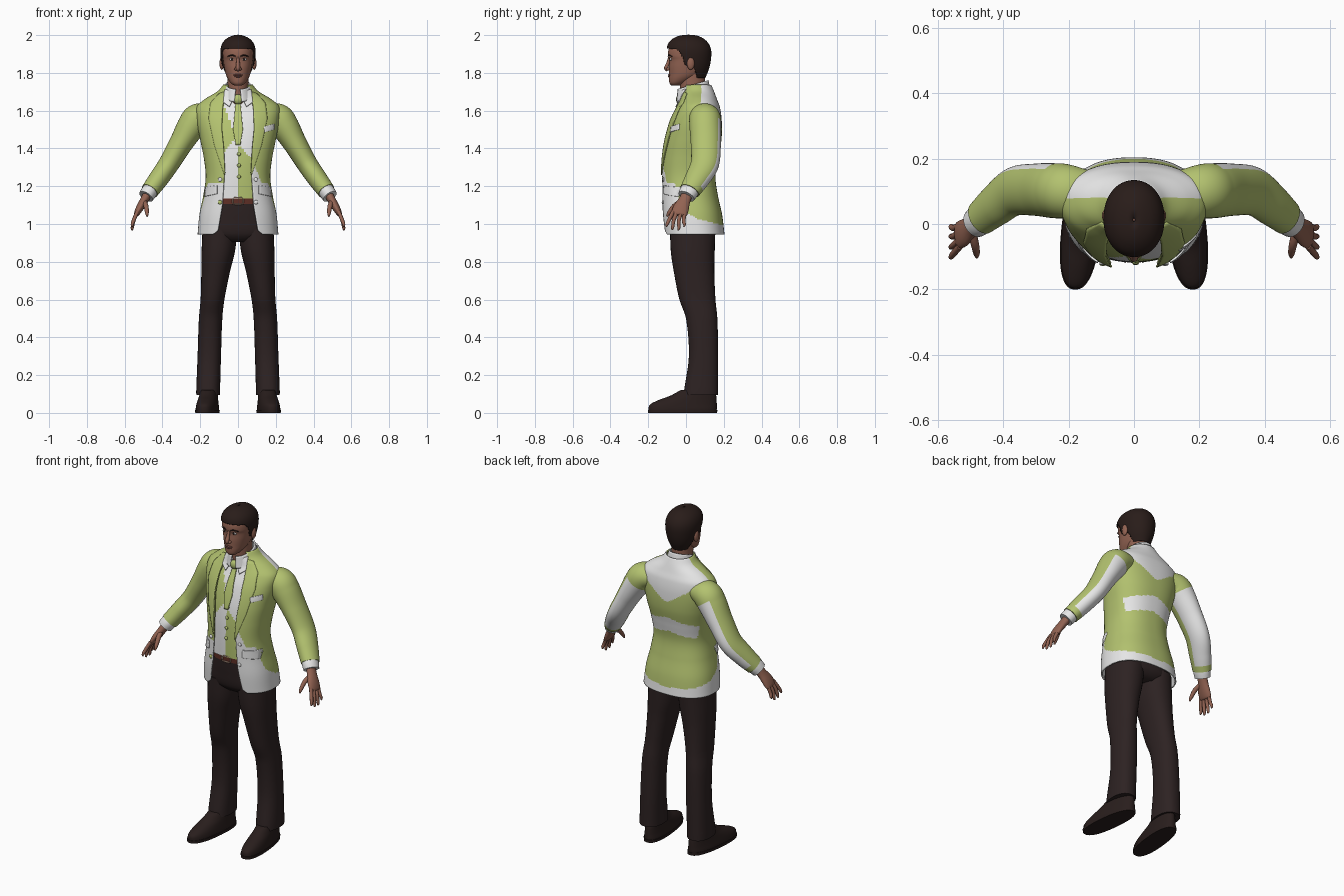
import bpy, bmesh, math
from mathutils import Vector

if "Cube" in bpy.data.objects:
    bpy.data.objects.remove(bpy.data.objects["Cube"])

COL = {"lime": (.45, .54, .16), "white": (.8, .8, .8), "trouser brown": (.026, .016, .016),
       "hair brown": (.022, .012, .010), "skin": (.29, .125, .085), "lip": (.20, .075, .06),
       "belt leather": (.12, .03, .02), "buckle": (.45, .30, .22), "shoe brown": (.022, .013, .012)}
MATS = {}
for k, c in COL.items():
    MATS[k] = bpy.data.materials.new(k)
    MATS[k].diffuse_color = (*c, 1)

def at(keys, t):
    """Smooth interpolation through keyed tuples (first item is the parameter)."""
    n = len(keys)
    t = min(max(t, keys[0][0]), keys[-1][0])
    i = max(j for j in range(n - 1) if keys[j][0] <= t)
    def slope(j, c):
        a, b = max(j - 1, 0), min(j + 1, n - 1)
        return (keys[b][c] - keys[a][c]) / (keys[b][0] - keys[a][0])
    h = keys[i + 1][0] - keys[i][0]
    s = (t - keys[i][0]) / h
    return [(2*s**3 - 3*s*s + 1)*keys[i][c] + (s**3 - 2*s*s + s)*h*slope(i, c)
            + (3*s*s - 2*s**3)*keys[i+1][c] + (s**3 - s*s)*h*slope(i+1, c) for c in range(1, len(keys[0]))]

def lin(pts, t):
    for (a, u), (b, v) in zip(pts, pts[1:]):
        if t <= b:
            return u + (v - u) * max(0, (t - a) / (b - a))
    return pts[-1][1]

def grid(name, rows, mats, rule=None, closed=True, caps=False, thick=0):
    """Skin a grid of points; rule(centre, row, column) picks the material, None drops the face."""
    bm = bmesh.new()
    vs = [[bm.verts.new(p) for p in r] for r in rows]
    m = len(rows[0])
    cols = m if closed else m - 1
    for i in range(len(rows) - 1):
        for j in range(cols):
            q = [vs[i][j], vs[i][(j+1) % m], vs[i+1][(j+1) % m], vs[i+1][j]]
            k = rule(sum((v.co for v in q), Vector()) / 4, (i+.5)/(len(rows)-1), (j+.5)/cols) if rule else 0
            if k is not None:
                bm.faces.new(q).material_index = k
    if caps:
        bm.faces.new(vs[0])
        bm.faces.new(vs[-1])
    bmesh.ops.delete(bm, geom=[v for v in bm.verts if not v.link_faces], context='VERTS')
    bmesh.ops.recalc_face_normals(bm, faces=bm.faces)
    me = bpy.data.meshes.new(name)
    bm.to_mesh(me)
    bm.free()
    ob = bpy.data.objects.new(name, me)
    bpy.context.collection.objects.link(ob)
    for k in mats:
        me.materials.append(MATS[k])
    if thick:
        mod = ob.modifiers.new("thickness", 'SOLIDIFY')
        mod.thickness, mod.offset = thick, 0
    bpy.ops.object.select_all(action='DESELECT')
    ob.select_set(True)
    bpy.context.view_layer.objects.active = ob
    bpy.ops.object.shade_smooth_by_angle(angle=math.radians(50))
    return ob

def ring(keys, z, th, off=0):
    """Point on a superellipse section; keys are z, centre x, half width, front y, back y, exponent."""
    cx, rx, yf, yb, n = at(keys, z)
    s, c = math.sin(th), math.cos(th)
    p = lambda v: math.copysign(abs(v) ** (2 / n), v)
    return Vector((cx + (rx + off) * p(s), (yf + yb) / 2 - ((yb - yf) / 2 + off) * p(c), z))

def loft(name, keys, mats, nz=24, nt=40, rule=None, gap=None, off=0, thick=0, z0=None, z1=None, sx=1, shear=0, zshear=0, caps=True):
    z0, z1 = z0 or keys[0][0], z1 or keys[-1][0]
    rows = []
    for i in range(nz + 1):
        z = z0 + (z1 - z0) * i / nz
        t0 = 0
        if gap:
            _, rx, _, _, n = at(keys, z)
            t0 = math.asin(min(.99, lin(gap, z) / rx) ** (n / 2))
        r = [ring(keys, z, t0 + (2*math.pi - 2*t0) * j / nt, off) for j in range(nt + (1 if gap else 0))]
        rows.append([Vector((sx * (p.x + shear * (.05 - p.y)), p.y, p.z + zshear * (p.y - .03))) for p in r])
    return grid(name, rows, mats, rule, not gap, caps and not gap and not rule, thick)

def tube(name, pts, mats, sx=1, n=20, steps=5, rule=None):
    """Elliptical tube through (x, y, z, radius u, radius v)."""
    keys = [(i, *p) for i, p in enumerate(pts)]
    N = (len(pts) - 1) * steps
    rows = []
    for i in range(N + 1):
        t = i / steps
        x, y, z, a, b = at(keys, t)
        T = Vector(at(keys, t + .02)[:3]) - Vector(at(keys, t - .02)[:3])
        u = T.cross(Vector((0, 1, 0))).normalized()
        v = u.cross(T).normalized()
        ps = [Vector((x, y, z)) + u*a*math.cos(w) + v*b*math.sin(w) for w in [2*math.pi*j/n for j in range(n)]]
        rows.append([Vector((p.x * sx, p.y, p.z)) for p in ps])
    return grid(name, rows, mats, rule, True, True)

def ball(name, loc, size, mat):
    rows = [[Vector(loc) + Vector((size[0]*math.sin(a)*math.cos(b), size[1]*math.sin(a)*math.sin(b), size[2]*math.cos(a)))
             for b in [2*math.pi*j/16 for j in range(16)]] for a in [.02 + 3.1*i/10 for i in range(11)]]
    return grid(name, rows, [mat], caps=True)

# Jacket body sections
JK = [(.945, 0, .21, -.12, .20, 2.4), (1.05, 0, .20, -.128, .187, 2.4), (1.15, 0, .18, -.13, .165, 2.4),
      (1.25, 0, .167, -.13, .152, 2.4), (1.35, 0, .177, -.125, .166, 2.4), (1.45, 0, .197, -.11, .184, 2.4),
      (1.55, 0, .215, -.08, .185, 2.4), (1.62, 0, .215, -.045, .175, 2.3), (1.66, 0, .17, -.025, .16, 2.2),
      (1.70, 0, .105, -.02, .145, 2.1), (1.735, 0, .075, -.015, .13, 2)]
GAP = [(.945, .13), (.965, .105), (1.1, .082), (1.28, .07), (1.4, .075), (1.5, .085), (1.6, .085), (1.7, .06), (1.735, .05)]

def front(x, z):
    _, rx, yf, yb, n = at(JK, z)
    return (yf + yb)/2 - (yb - yf)/2 * (1 - min(.995, abs(x)/rx)**n)**(1/n)

def jacket_rule(c, i, j):
    x, y, z = abs(c.x), c.y, c.z
    hem = lin([(-.06, 1.22), (-.02, 1.08), (.05, 1.03), (.2, .99)], y)
    band = y > .1 and x < .16 and 1.31 - .2*x < z < 1.40 - .25*x
    yoke = y > .08 and z > 1.49 + .65*x
    peak = y < 0 and .05 < c.x < .12 and z < 1.38 - 2.6*(c.x - .06)
    return 1 if z < hem or band or yoke or peak else 0

def vest_rule(c, i, j):
    if c.y > 0 or abs(c.x) < (c.z - 1.44) * .4:
        return 1
    if c.x < 0:
        return 0 if c.z > 1.42 + 1.2 * (c.x + .04) else 1
    return 0 if c.z < 1.42 - 1.0 * c.x else 1

loft("jacket_body", JK, ["lime", "white"], 110, 120, jacket_rule, GAP, thick=.008)
loft("vest_and_shirt", JK, ["lime", "white"], 80, 96, vest_rule, off=-.013, z0=1.135, z1=1.7)

def patch(name, inner, outer, off, mat, sx=1, thick=.006):
    """Thin plate following the jacket front between two (x, z) outlines."""
    rows = []
    for i in range(17):
        k = i / 16 * (len(inner) - 1)
        p, q = ([lin([(n, e[c]) for n, e in enumerate(o)], k) for c in (0, 1)] for o in (inner, outer))
        rows.append([])
        for j in range(9):
            x, z = (p[c] + (q[c] - p[c]) * j / 8 for c in (0, 1))
            rows[-1].append(Vector((sx * x, front(x, z) - off, z)))
    grid(name, rows, [mat], closed=False, thick=thick)

# Tie, pocket square and buttons
patch("tie_blade", [(-.012, 1.65), (-.026, 1.5), (-.012, 1.42)], [(.012, 1.65), (.026, 1.5), (.012, 1.42)], -.004, "lime")
ball("tie_knot", (0, -.035, 1.66), (.027, .018, .026), "lime")
patch("pocket_square", [(.135, 1.515), (.14, 1.485)], [(.19, 1.53), (.19, 1.50)], .008, "white")
for i in range(4):
    z = 1.43 - .06 * i
    ball("vest_button", (.005, front(0, z) + .010, z), (.010, .006, .010), "lime")

def sleeve_rule(c, i, j):
    a = 2 * math.pi * j
    return 1 if .85*math.sin(a) - .5*math.cos(a) > .35 and .28 < i < .93 else 0

LEG = [(.095, .158, .063, -.012, .17, 2.4), (.12, .158, .063, -.01, .17, 2.4), (.3, .152, .062, .015, .17, 2.3),
       (.5, .145, .062, 0, .166, 2.2), (.6, .135, .063, -.035, .156, 2.2), (.75, .118, .076, -.065, .15, 2.2),
       (.85, .105, .088, -.08, .152, 2.2), (.97, .095, .093, -.085, .155, 2.2)]
SHOE = [(0, .155, .056, -.195, .16, 2.4), (.02, .155, .058, -.198, .163, 2.4), (.045, .155, .055, -.19, .163, 2.3),
        (.07, .155, .051, -.14, .162, 2.2), (.09, .155, .048, -.085, .16, 2.1), (.12, .155, .044, -.03, .15, 2)]

for s in (1, -1):
    # Lapels, shirt collar points, pocket flaps, jacket buttons
    patch("lapel", [(.07, 1.70), (.082, 1.6), (.085, 1.5), (.075, 1.4), (.068, 1.27)],
          [(.10, 1.69), (.145, 1.64), (.155, 1.56), (.125, 1.42), (.072, 1.26)], .008, "lime", s)
    patch("shirt_collar_point", [(.012, 1.69), (.045, 1.62)], [(.07, 1.715), (.078, 1.645)], .010, "white", s)
    patch("pocket_flap", [(.11, 1.205), (.11, 1.16)], [(.174, 1.195), (.176, 1.145)], .009, "white", s)
    for z in (1.235, 1.115):
        ball("jacket_button", (.095 * s, front(.095, z) - .006, z), (.011, .006, .011), "white" if s > 0 or z > 1.2 else "lime")
    # Sleeves and cuffs
    tube("sleeve", [(.15, .09, 1.575, .06, .075), (.21, .1, 1.56, .078, .083), (.245, .102, 1.52, .076, .084),
                    (.30, .105, 1.43, .063, .08), (.365, .1, 1.32, .055, .075), (.42, .06, 1.24, .052, .066),
                    (.467, .02, 1.175, .047, .055)], ["lime", "white"], s, 48, 10, sleeve_rule)
    tube("shirt_cuff", [(.45, .035, 1.20, .042, .05), (.472, .014, 1.168, .043, .05), (.487, .002, 1.146, .041, .046)], ["white"], s)
    # Hands
    tube("palm", [(.475, .01, 1.165, .024, .03), (.497, -.008, 1.125, .022, .032), (.52, -.026, 1.085, .02, .042),
                  (.536, -.035, 1.055, .015, .042), (.542, -.037, 1.045, .008, .034)], ["skin"], s)
    for k, (y0, y1, z1) in enumerate([(-.068, -.105, .985), (-.047, -.075, .968), (-.025, -.042, .966), (-.005, -.012, .985)]):
        tube("finger", [(.533, y0, 1.065, .010, .011), (.552, (y0 + y1)/2 - .004, 1.02, .010, .010),
                        (.560, y1 + .004, z1 + .012, .008, .008), (.560, y1, z1, .003, .003)], ["skin"], s, 10, 4)
    tube("thumb", [(.497, -.022, 1.12, .014, .014), (.487, -.062, 1.095, .013, .013),
                   (.482, -.09, 1.06, .010, .010), (.481, -.102, 1.04, .004, .004)], ["skin"], s, 10, 4)
    # Trouser legs and shoes
    loft("trouser_leg", LEG, ["trouser brown"], 40, 32, sx=s)
    loft("shoe", SHOE, ["shoe brown"], 20, 40, sx=s, shear=.1)
    loft("shoe_sole", [(0, .155, .06, -.2, .165, 2.4), (.016, .155, .061, -.201, .166, 2.4)], ["shoe brown"], 2, 40, sx=s, shear=.1)

# Trouser seat, belt and buckle
HIP = [(.905, 0, .12, -.05, .12, 2.2), (.94, 0, .183, -.085, .155, 2.4), (1.03, 0, .175, -.10, .15, 2.4), (1.14, 0, .15, -.108, .13, 2.4)]
loft("trouser_seat", HIP, ["trouser brown"], 16, 48)
loft("belt", HIP, ["belt leather"], 3, 48, off=.004, z0=1.105, z1=1.14)
for n, a, b in (("buckle_top", (0, 1.14), .004), ("buckle_bottom", (0, 1.105), .004)):
    ball(n, (0, -.113, a[1]), (.03, .006, b), "buckle")
for x in (-.027, .027):
    ball("buckle_side", (x, -.113, 1.122), (.004, .006, .02), "buckle")

# Neck and shirt collar
loft("neck", [(1.62, 0, .058, -.025, .11, 2), (1.72, 0, .055, -.032, .1, 2), (1.80, 0, .056, -.035, .1, 2)], ["skin"], 8, 32)
loft("shirt_collar", [(1.67, 0, .08, -.05, .128, 2), (1.70, 0, .073, -.046, .122, 2), (1.735, 0, .064, -.042, .115, 2)],
     ["white"], 8, 40, gap=[(1.67, .018), (1.735, .012)], thick=.008, zshear=.3)

# Head, hair and ears
HEAD = [(1.732, 0, .018, -.075, -.03, 2), (1.742, 0, .034, -.086, -.01, 2.1), (1.765, 0, .052, -.09, .04, 2.1),
        (1.79, 0, .064, -.09, .08, 2.1), (1.83, 0, .073, -.09, .105, 2.2), (1.87, 0, .079, -.088, .118, 2.2),
        (1.89, 0, .081, -.095, .12, 2.2), (1.93, 0, .08, -.09, .118, 2.1), (1.965, 0, .062, -.065, .095, 2), (1.985, 0, .035, -.03, .06, 2)]
HAIR = [(1.775, 0, .055, -.06, .100, 2), (1.82, 0, .076, -.085, .118, 2.1), (1.87, 0, .087, -.095, .129, 2.1),
        (1.92, 0, .09, -.099, .13, 2.1), (1.955, 0, .08, -.091, .116, 2.1), (1.98, 0, .058, -.066, .09, 2),
        (1.995, 0, .026, -.03, .055, 2), (1.999, 0, .003, .008, .018, 2)]
loft("head", HEAD, ["skin"], 40, 48)
hairline = [(1.77, .06), (1.83, .045), (1.842, -.005), (1.9, -.022), (1.925, -.05), (1.938, -.2)]
loft("hair", HAIR, ["hair brown"], 80, 96, lambda c, i, j: 0 if c.y > lin(hairline, c.z) else None, thick=.006)
for s in (1, -1):
    ball("ear", (.086*s, .025, 1.85), (.012, .02, .034), "skin")
    ball("eye", (.031*s, -.080, 1.872), (.014, .007, .007), "white")
    ball("iris", (.031*s, -.085, 1.872), (.006, .004, .006), "hair brown")
    tube("eyebrow", [(.013, -.093, 1.888, .003, .004), (.033, -.089, 1.894, .004, .004), (.055, -.074, 1.887, .002, .003)], ["hair brown"], s, 8)
    ball("nostril_wing", (.011*s, -.095, 1.82), (.009, .010, .008), "skin")
tube("nose", [(0, -.086, 1.885, .006, .007), (0, -.096, 1.85, .010, .009), (0, -.105, 1.825, .012, .011), (0, -.098, 1.812, .005, .008)], ["skin"], 1, 12)
ball("upper_lip", (0, -.088, 1.789), (.024, .008, .005), "lip")
ball("lower_lip", (0, -.088, 1.781), (.020, .008, .005), "lip")

for m in bpy.data.materials:
    if m.users and not m.is_grease_pencil:
        m.use_nodes = True
        m.node_tree.nodes["Principled BSDF"].inputs["Base Color"].default_value = m.diffuse_color
